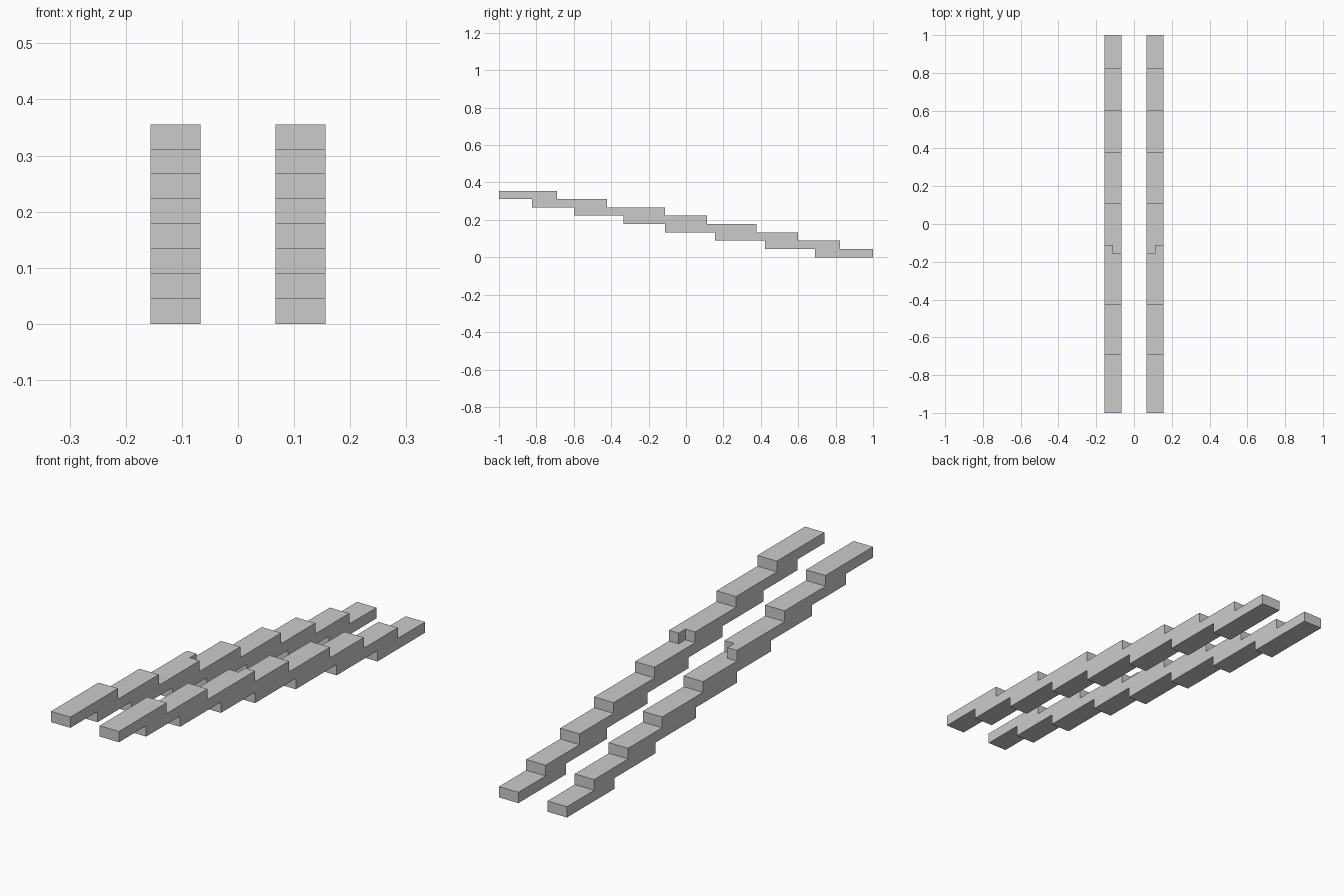
import bpy, bmesh, math
from mathutils import Vector

if "Cube" in bpy.data.objects:
    bpy.data.objects.remove(bpy.data.objects["Cube"])

U = 2 / 45  # block size

# Start and end block of each layer along y, bottom layer first
LAYERS = [(38, 45), (32, 41), (26, 36), (20, 31), (15, 25), (9, 20), (4, 13), (0, 7)]


def stepped_rail(name, side):
    # Two blocks wide, with one inner block missing from the sixth layer
    cells = {(x, y, z) for z, (a, b) in enumerate(LAYERS)
             for y in range(a, b) for x in (0, 1)}
    cells.discard((0, 19, 5))

    # Keep only the outward faces of the blocks
    bm = bmesh.new()
    for c in cells:
        for axis in range(3):
            for s in (-1, 1):
                n = list(c)
                n[axis] += s
                if tuple(n) in cells:
                    continue
                corners = []
                for p, q in ((-1, -1), (1, -1), (1, 1), (-1, 1)):
                    v = Vector(c) + Vector((0.5, 0.5, 0.5))
                    v[axis] += s / 2
                    v[(axis + 1) % 3] += p / 2
                    v[(axis + 2) % 3] += q / 2
                    corners.append(bm.verts.new((side * (v.x + 1.5) * U, v.y * U - 1, v.z * U)))
                bm.faces.new(corners)
    bmesh.ops.remove_doubles(bm, verts=bm.verts[:], dist=U / 100)
    bmesh.ops.recalc_face_normals(bm, faces=bm.faces[:])
    # Merge coplanar blocks into clean flat faces
    bmesh.ops.dissolve_limit(bm, angle_limit=math.radians(1),
                             verts=bm.verts[:], edges=bm.edges[:])
    bmesh.ops.recalc_face_normals(bm, faces=bm.faces[:])
    mesh = bpy.data.meshes.new(name)
    bm.to_mesh(mesh)
    bm.free()
    bpy.context.collection.objects.link(bpy.data.objects.new(name, mesh))


# Mirrored pair of rails
for name, side in (("right_rail", 1), ("left_rail", -1)):
    stepped_rail(name, side)
